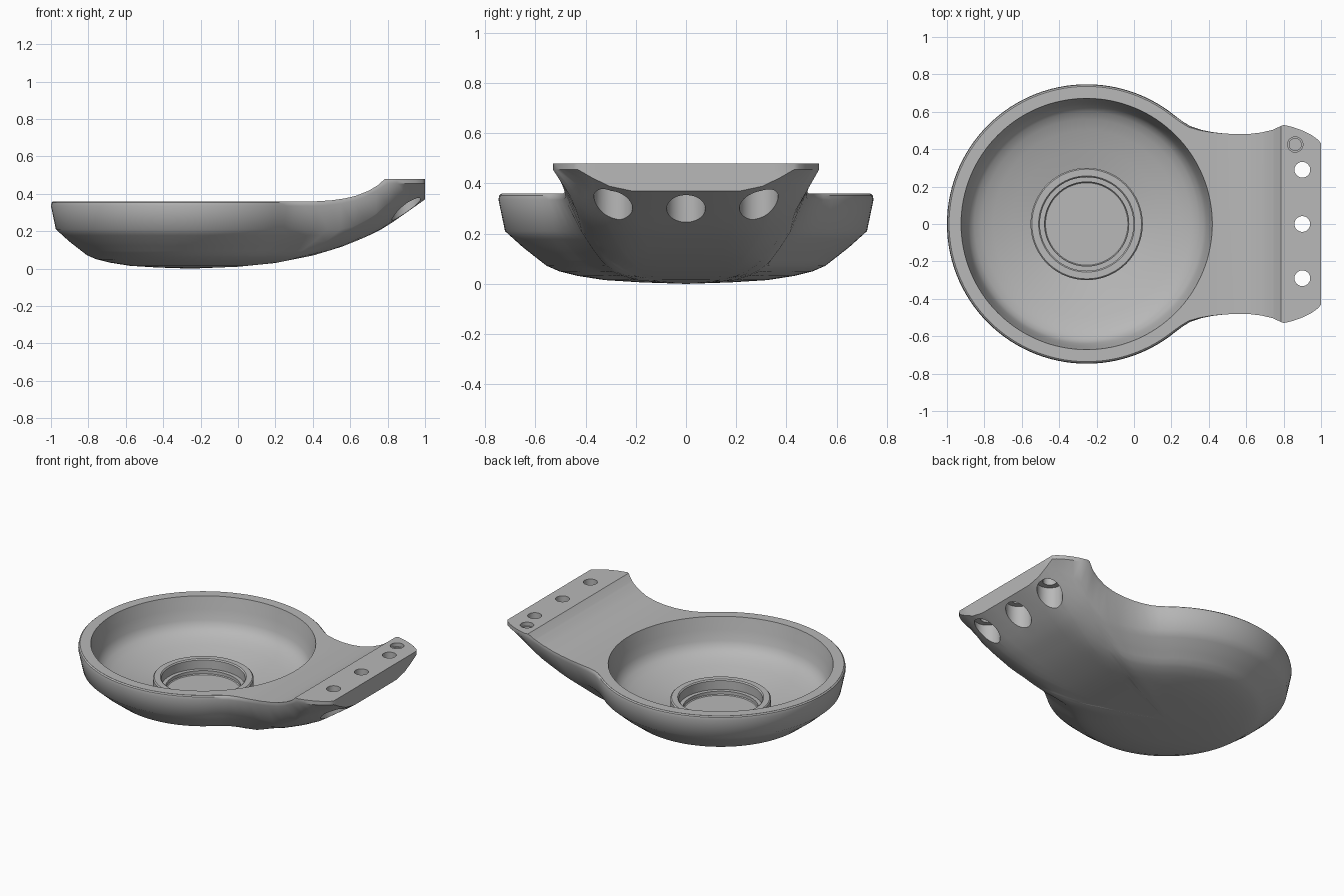
import bpy, bmesh, math

if "Cube" in bpy.data.objects:
    bpy.data.objects.remove(bpy.data.objects["Cube"], do_unlink=True)

CX, R = -0.253, 0.747          # bowl centre and outer radius


def interp(points, v):
    """Piecewise linear lookup in a short list of (input, output)."""
    if v <= points[0][0]:
        return points[0][1]
    for (a, fa), (b, fb) in zip(points, points[1:]):
        if v <= b:
            return fa + (fb - fa) * (v - a) / (b - a)
    return points[-1][1]


def smoothstep(a, b, v):
    t = min(max((v - a) / (b - a), 0), 1)
    return t * t * (3 - 2 * t)


def make_object(name, bm):
    bmesh.ops.recalc_face_normals(bm, faces=bm.faces)
    mesh = bpy.data.meshes.new(name)
    bm.to_mesh(mesh)
    bm.free()
    obj = bpy.data.objects.new(name, mesh)
    bpy.context.collection.objects.link(obj)
    return obj


def bridge(bm, lower, upper):
    n = len(lower)
    for i in range(n):
        j = (i + 1) % n
        bm.faces.new((lower[i], lower[j], upper[j], upper[i]))


def lathe(name, profile, x, y, segments=96):
    """Closed solid of revolution; profile runs from bottom axis to top axis."""
    bm = bmesh.new()
    rings = []
    for r, z in profile:
        rings.append([bm.verts.new((x + r * math.cos(math.tau * i / segments),
                                    y + r * math.sin(math.tau * i / segments), z))
                      for i in range(segments)])
    for a, b in zip(rings, rings[1:]):
        bridge(bm, a, b)
    bm.faces.new(rings[0])
    bm.faces.new(rings[-1])
    return make_object(name, bm)


def cut(target, cutter):
    """Subtract the cutter, then discard it."""
    cutter.hide_render = True
    mod = target.modifiers.new("cut", 'BOOLEAN')
    mod.operation = 'DIFFERENCE'
    mod.solver = 'EXACT'
    mod.object = cutter
    bpy.context.view_layer.objects.active = target
    bpy.ops.object.modifier_apply(modifier=mod.name)
    bpy.data.objects.remove(cutter, do_unlink=True)


# Side curves: top of the body and keel along x, bowl underside along the radius
TOP = [(-1.2, .36), (.42, .36), (.5, .365), (.57, .375), (.63, .389),
       (.7, .417), (.75, .447), (.785, .48), (1.2, .48)]
KEEL = [(-.25, 0), (0, .01), (.2, .03), (.4, .07), (.55, .115), (.65, .155),
        (.75, .2), (.83, .25), (1, .37)]
UNDER = [(0, 0), (.25, .006), (.45, .015), (.6, .032), (.7, .05), (.77, .072),
         (.9, .145), (1, .21)]

# Half outline: round bowl, waisted neck, flared mounting tab
half = [(CX + R * math.cos(math.radians(a)), R * math.sin(math.radians(a)))
        for a in range(180, 50, -3)]
half += [(.262, .547), (.3, .523), (.36, .503), (.42, .491), (.48, .484),
         (.55, .48), (.62, .482), (.68, .489), (.74, .503), (.8, .53),
         (.85, .518), (.9, .5), (.95, .475), (.985, .45), (1, .43),
         (1, .35), (1, .25), (1, .12), (1, 0)]
outline = half + [(x, -y) for x, y in half[-2:0:-1]]


def tab_blend(x):
    return smoothstep(.2, .5, x)


def underside(x, y, t):
    side = .1 * (max(abs(y) - .2, 0) / .24) ** 2 * tab_blend(x)
    return min(max(interp(UNDER, t), interp(KEEL, x) + side), interp(TOP, x) - .04)


def wall_foot(x, y):
    s = tab_blend(x)
    k = .965 + .035 * s
    return CX + (x - CX) * k, y * (.965 - .095 * s)


def rim_edge(x, y):
    k = 1 - .015 * (1 - tab_blend(x))
    return CX + (x - CX) * k, y * k


# Solid body: rings from the keel outwards, then up the wall
bm = bmesh.new()
rings = []
for t in (.1, .25, .35, .45, .52, .6, .65, .7, .74, .77, .81, .86, .9, .95, 1):
    ring = []
    for p in outline:
        fx, fy = wall_foot(*p)
        x, y = CX + (fx - CX) * t, fy * t
        ring.append(bm.verts.new((x, y, underside(x, y, t))))
    rings.append(ring)
rings.append([bm.verts.new((x, y, interp(TOP, x) - .025)) for x, y in outline])
for mid, drop in ((.3, .007), (1, .001)):
    ring = []
    for x, y in outline:
        ex, ey = rim_edge(x, y)
        ring.append(bm.verts.new((x + (ex - x) * mid, y + (ey - y) * mid,
                                  interp(TOP, x) - drop)))
    rings.append(ring)
rings.append([bm.verts.new((*rim_edge(x, y), .6)) for x, y in outline])
for a, b in zip(rings, rings[1:]):
    bridge(bm, a, b)
centre = bm.verts.new((CX, 0, 0))
for i, v in enumerate(rings[0]):
    bm.faces.new((centre, rings[0][(i + 1) % len(outline)], v))
bm.faces.new(rings[-1])
body = make_object("dish_with_mounting_tab", bm)

# Trim the top along the side curve
bm = bmesh.new()
profile = TOP + [(1.2, 1), (-1.2, 1)]
near = [bm.verts.new((x, -1, z)) for x, z in profile]
far = [bm.verts.new((x, 1, z)) for x, z in profile]
bridge(bm, near, far)
bm.faces.new(near)
bm.faces.new(far)
cut(body, make_object("top_trim", bm))

# Bowl hollow, leaving the raised stepped socket in the middle
cut(body, lathe("bowl_hollow", [
    (.001, .05), (.22, .05), (.225, .055), (.225, .075), (.25, .075), (.25, .133),
    (.257, .14), (.293, .14), (.3, .133), (.3, .065), (.4, .088), (.5, .115),
    (.56, .136), (.6, .158), (.625, .182), (.64, .215), (.655, .28),
    (.672, .361), (.672, .7), (.001, .7)], CX, 0, 128))

# Three bolt holes with counterbores from below
for y in (-.29, 0, .29):
    cut(body, lathe("bolt_hole", [(.077, -.2), (.077, .4), (.042, .4), (.042, .7)],
                    .9, y, 48))

# Shallow blind recess near one corner
cut(body, lathe("blind_recess", [(.032, .445), (.032, .455), (.041, .455), (.041, .7)],
                .862, .425, 40))

# Single grey material
grey = bpy.data.materials.new("plain_grey")
grey.use_nodes = True
colour = (.48, .48, .48, 1)
grey.diffuse_color = colour
grey.node_tree.nodes["Principled BSDF"].inputs["Base Color"].default_value = colour
body.data.materials.clear()
body.data.materials.append(grey)
for poly in body.data.polygons:
    poly.material_index = 0

bpy.ops.object.select_all(action='DESELECT')
body.select_set(True)
bpy.context.view_layer.objects.active = body
bpy.ops.object.shade_smooth_by_angle(angle=math.radians(38))
